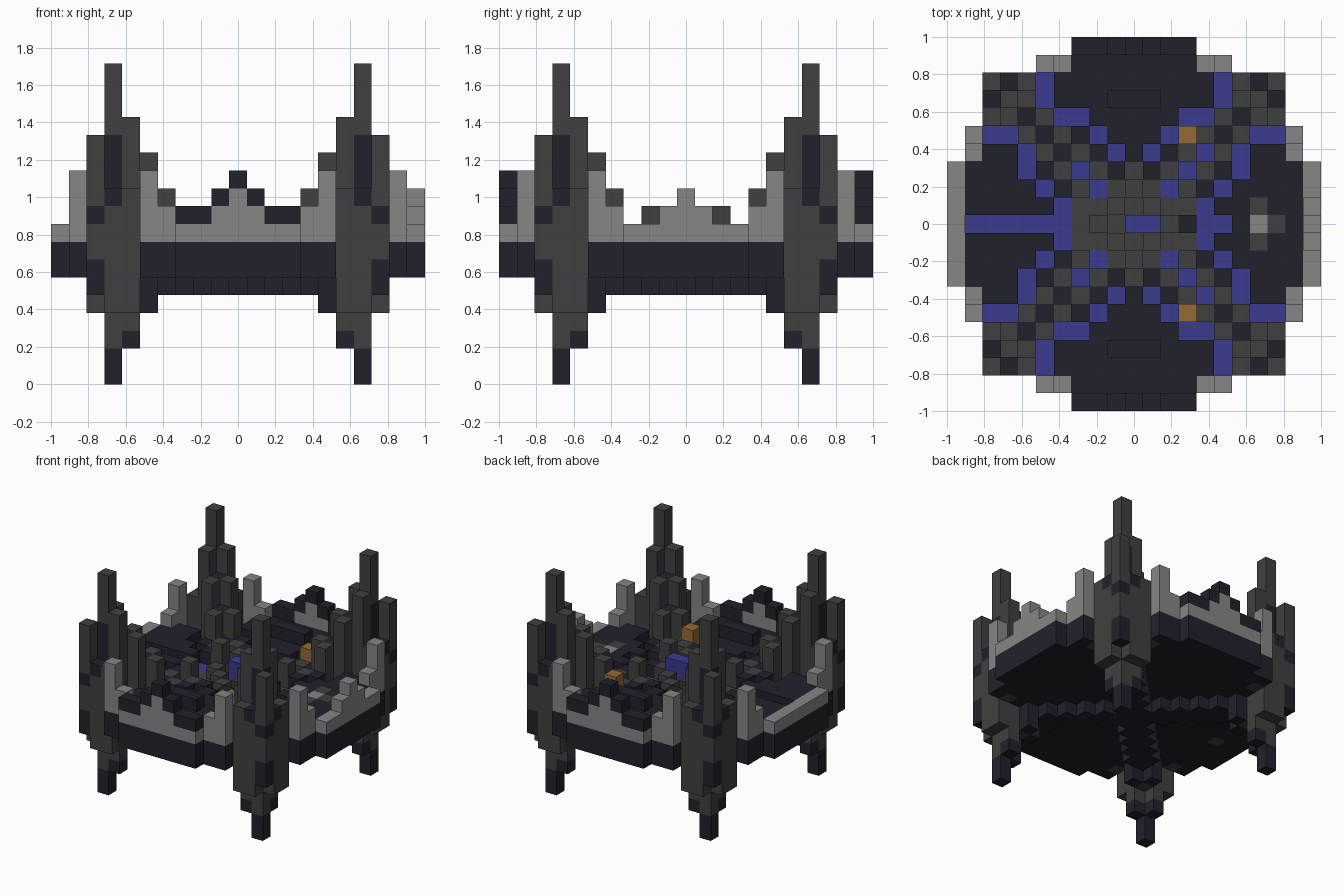
import bpy
import bmesh
from mathutils import Vector

old = bpy.data.objects.get("Cube")
if old:
    bpy.data.objects.remove(old)

U = 2 / 21  # edge of one block

# Flat colours
COLOURS = {
    "navy": (0.0152, 0.0152, 0.025),
    "dark_grey": (0.051, 0.051, 0.051),
    "light_grey": (0.24, 0.24, 0.24),
    "blue": (0.043, 0.043, 0.28),
    "orange": (0.3, 0.147, 0.037),
}
NAMES = list(COLOURS)
MATERIALS = []
for name, rgb in COLOURS.items():
    mat = bpy.data.materials.new(name)
    mat.use_nodes = True
    mat.diffuse_color = (*rgb, 1)
    bsdf = next(n for n in mat.node_tree.nodes if n.type == "BSDF_PRINCIPLED")
    bsdf.inputs["Base Color"].default_value = (*rgb, 1)
    MATERIALS.append(mat)

blocks = {}  # (x, y, z) -> (part, colour)


def column(part, x, y, *spans):
    """Stack coloured spans: bottom, colour, top, colour, top ..."""
    low = spans[0]
    for colour, high in zip(spans[1::2], spans[2::2]):
        for z in range(low, high):
            blocks[x, y, z] = (part, colour)
        low = high


def limit(a):
    """Half depth of the rounded platform outline at offset a."""
    return 10 if a <= 3 else 9 if a <= 5 else 8 if a <= 8 else 5 if a == 9 else 3


# Sunken light lines, given for one quarter
LINES = {(5, 7), (5, 8), (4, 6), (3, 6), (2, 5), (1, 4), (7, 5), (8, 5),
         (6, 4), (6, 3), (5, 2), (4, 1), (4, 0), (3, 3), (2, 2)}


def is_line(x, y):
    a, b = abs(x), abs(y)
    return (a, b) in LINES or (b == 0 and (x == 5 or -9 <= x <= -4)) or (x == 4 and b == 4)


def platform(x, y):
    a, b = abs(x), abs(y)
    m, d = max(a, b), abs(a - b)
    band = d <= 1 and m <= 6
    low = 5 if band else 6
    if m == 6 and band:
        low = 4
    if is_line(x, y):
        under = "dark_grey" if m == 8 else "navy"
        column("light_lines", x, y, low, under, 7, "blue", 8)
    elif x == 3 and b == 5:
        column("lamps", x, y, low, "navy", 8, "orange", 10)
    elif b == 0 and x in (0, 1):
        column("core", x, y, low, "navy", 8, "blue", 10)
    elif band and m >= 3:
        # Rising diagonal ribs towards the towers
        if d == 0:
            column("ribs", x, y, low, "navy", {3: 8, 4: 9}.get(m, 11))
        else:
            top = {3: 10, 4: 9, 5: 11, 6: 13}[m]
            if (a, b) == (2, 3):
                top = 9
            column("ribs", x, y, low, "navy", 7, "dark_grey", top)
    elif a <= 3 and b <= 3:
        # Central floor
        if (a, b) in ((1, 3), (3, 0)) and x != -3:
            column("centre_floor", x, y, low, "navy", 9)
        else:
            top = 9 if (a + b) % 3 == 2 else 8
            column("centre_floor", x, y, low, "navy", 7, "dark_grey", top)
    else:
        # Broad outer decks, raised bumps and a painted hatch
        top = 10 if b == 7 and a <= 1 else 9
        column("deck", x, y, low, "navy", top)
        if (x, b) in ((7, 1), (8, 0)):
            blocks[x, y, 8] = ("deck", "dark_grey")
        elif (x, b) == (7, 0):
            blocks[x, y, 8] = ("deck", "light_grey")


for x in range(-10, 11):
    for y in range(-limit(abs(x)), limit(abs(x)) + 1):
        platform(x, y)

# Parapets: stepped and capped at front and back, stepped right, plain left
for i in range(-3, 4):
    k = max(0, 2 - abs(i))
    for s in (-1, 1):
        column("front_wall" if s < 0 else "back_wall", i, 10 * s,
               6, "navy", 8, "light_grey", 9 + k, "navy", 10 + k)
    column("stepped_side_wall", 10, i, 6, "navy", 8, "light_grey", 9 + k)
    column("plain_side_wall", -10, i, 6, "navy", 8, "light_grey", 9)

# Posts beside the towers
for sx in (-1, 1):
    for sy in (-1, 1):
        for i, low, top in ((4, 6, 10), (5, 7, 12)):
            column("corner_posts", i * sx, 9 * sy, low, "navy", 8, "light_grey", top)
            column("corner_posts", 9 * sx, i * sy, low, "navy", 8, "light_grey", top)


def tower(sx, sy):
    """Cluster of nine columns round a tall spire."""
    name = "tower_%s_%s" % ("front" if sy < 0 else "back", "left" if sx > 0 else "right")
    g, n = "dark_grey", "navy"
    layout = {
        (7, 7): (0, n, 2, g, 11, n, 14, g, 18),
        (8, 8): (5, n, 7, g, 9, n, 10, g, 14),
        (6, 6): (4, g, 11, n, 13),
        (6, 7): (2, n, 3, g, 15),
        (7, 8): (4, g, 10, n, 11),
        (6, 8): (4, g, 11),
    }
    for (a, b), spans in layout.items():
        column(name, a * sx, b * sy, *spans)
        column(name, b * sx, a * sy, *spans)


for sx in (-1, 1):
    for sy in (-1, 1):
        tower(sx, sy)

# The two unit directions spanning each face direction
AXES = [Vector((1, 0, 0)), Vector((0, 1, 0)), Vector((0, 0, 1))]


def build(part):
    """Skin the exposed block sides of a part and merge flat areas."""
    bm = bmesh.new()
    for cell, (owner, colour) in blocks.items():
        if owner != part:
            continue
        centre = Vector(cell) + AXES[2] * 0.5
        for i in range(3):
            for sign in (-1, 1):
                out = AXES[i] * sign
                if tuple(int(c) for c in Vector(cell) + out) in blocks:
                    continue
                u, v = AXES[(i + 1) % 3] * sign, AXES[(i + 2) % 3]
                corners = [(-1, -1), (1, -1), (1, 1), (-1, 1)]
                face = bm.faces.new([bm.verts.new((centre + (out + u * p + v * q) / 2) * U)
                                     for p, q in corners])
                face.material_index = NAMES.index(colour)
    bmesh.ops.remove_doubles(bm, verts=bm.verts, dist=U * 0.01)
    bmesh.ops.dissolve_limit(bm, angle_limit=0.01, verts=bm.verts, edges=bm.edges,
                             delimit={"MATERIAL"})
    mesh = bpy.data.meshes.new(part)
    bm.to_mesh(mesh)
    bm.free()
    for mat in MATERIALS:
        mesh.materials.append(mat)
    bpy.context.collection.objects.link(bpy.data.objects.new(part, mesh))


for part in sorted({owner for owner, _ in blocks.values()}):
    build(part)
